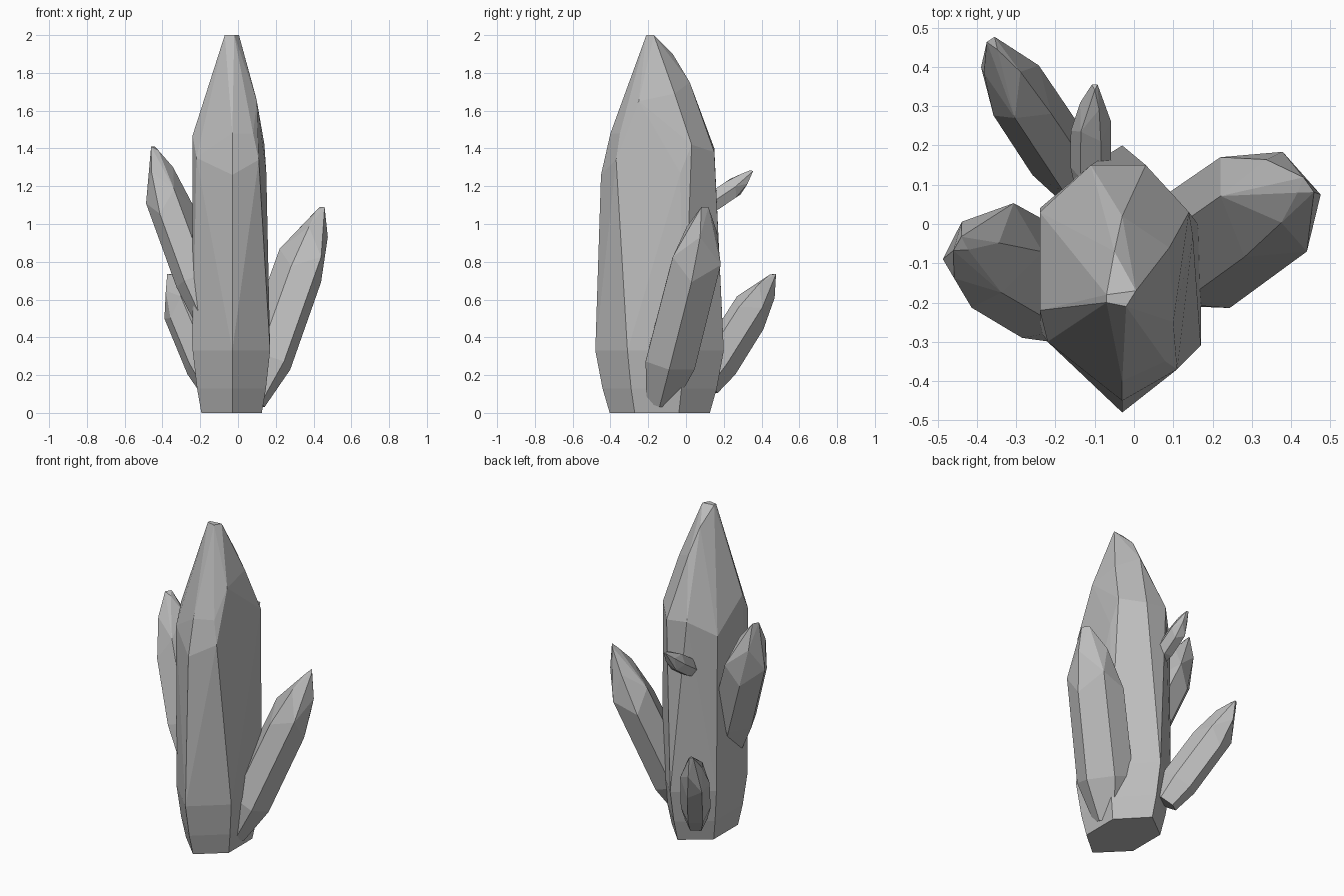
import bpy, bmesh
from math import cos, sin, pi, radians
from mathutils import Vector

default_cube = bpy.data.objects.get("Cube")
if default_cube:
    bpy.data.objects.remove(default_cube, do_unlink=True)


def make_material(name, color):
    material = bpy.data.materials.new(name)
    material.use_nodes = True
    material.diffuse_color = color
    shader = material.node_tree.nodes["Principled BSDF"]
    shader.inputs["Base Color"].default_value = color
    shader.inputs["Roughness"].default_value = 0.8
    return material


stone = make_material("grey crystal", (0.5, 0.5, 0.5, 1))


def faceted_solid(name, points):
    """Wrap a flat-faced convex crystal around its corner points."""
    bm = bmesh.new()
    for point in points:
        bm.verts.new(point)
    result = bmesh.ops.convex_hull(bm, input=bm.verts[:])
    leftovers = set(result["geom_interior"]) | set(result["geom_unused"])
    loose = [item for item in leftovers
             if isinstance(item, bmesh.types.BMVert) and item.is_valid]
    bmesh.ops.delete(bm, geom=loose, context="VERTS")
    bmesh.ops.dissolve_limit(bm, angle_limit=radians(2),
                             verts=bm.verts[:], edges=bm.edges[:])
    bmesh.ops.recalc_face_normals(bm, faces=bm.faces[:])
    mesh = bpy.data.meshes.new(name)
    bm.to_mesh(mesh)
    bm.free()
    mesh.materials.append(stone)
    crystal = bpy.data.objects.new(name, mesh)
    bpy.context.collection.objects.link(crystal)
    return crystal


def side_crystal(name, foot, shoulder, tip, width, depth, foot_scale, stagger):
    """Leaning six-sided shaft with a staggered shoulder and a chisel tip."""
    foot, shoulder, tip = Vector(foot), Vector(shoulder), Vector(tip)
    axis = (shoulder - foot).normalized()
    across = Vector((0, 0, 1)).cross(axis).normalized()
    outward = axis.cross(across)

    def ring(center, scale, offset):
        corners = []
        for i in range(6):
            angle = i * pi / 3
            sideways = across * cos(angle) * width + outward * sin(angle) * depth
            lift = axis * offset * (1 if i % 2 else -1)
            corners.append(center + sideways * scale + lift)
        return corners

    points = ring(foot, foot_scale, 0)
    points += ring(foot.lerp(shoulder, 0.3), 1, 0)
    points += ring(shoulder, 0.98, stagger)
    points += ring(shoulder.lerp(tip, 0.5), 0.62, -stagger / 2)
    points += [tip + across * width * 0.14, tip - across * width * 0.14,
               tip - axis * stagger * 0.6 + outward * depth * 0.2]
    return faceted_solid(name, points)


# Main column: one hexagonal section, narrowed towards the ground
section = [(-.03, -.48), (.17, -.31), (.17, -.01),
           (-.03, .2), (-.24, .04), (-.24, -.27)]
middle = Vector((-.03, -.135))
column = []
for height, scale in ((0, .78), (.13, .89), (.33, 1)):
    for corner in section:
        x, y = middle + (Vector(corner) - middle) * scale
        column.append((x, y, height))

# Uneven shoulder where the column turns into the point
shoulder_corners = [
    (-.03, -.45, 1.26), (.11, -.37, 1.34), (.15, -.03, 1.27),
    (.14, .03, 1.42), (.03, .15, 1.38), (-.11, .15, 1.4),
    (-.24, .03, 1.3), (-.24, -.22, 1.47), (-.22, -.3, 1.35)]

# Facets of the point, closing to a narrow chisel edge
point_corners = [
    (-.03, -.4, 1.48), (.08, -.35, 1.48), (.1, -.25, 1.65),
    (.09, -.06, 1.69), (-.03, .02, 1.75), (-.14, -.2, 1.74),
    (-.05, -.07, 1.9), (-.07, -.18, 2), (-.07, -.2, 2),
    (.005, -.17, 2), (-.02, -.21, 2)]
faceted_solid("main_crystal", column + shoulder_corners + point_corners)

# Crystals leaning out around the column
side_crystal("left_crystal", foot=(.07, -.135, .055), shoulder=(.33, .05, .78),
             tip=(.445, .1, 1.09), width=.165, depth=.125,
             foot_scale=.55, stagger=.05)
side_crystal("right_crystal", foot=(-.15, -.2, .53), shoulder=(-.36, -.08, 1.1),
             tip=(-.45, -.05, 1.41), width=.145, depth=.11,
             foot_scale=.8, stagger=.05)
side_crystal("back_low_crystal", foot=(-.14, .1, .15), shoulder=(-.3, .34, .53),
             tip=(-.365, .47, .735), width=.085, depth=.115,
             foot_scale=.75, stagger=.035)
side_crystal("back_high_crystal", foot=(-.11, .1, 1.09), shoulder=(-.11, .25, 1.19),
             tip=(-.1, .355, 1.28), width=.052, depth=.058,
             foot_scale=.8, stagger=.015)
